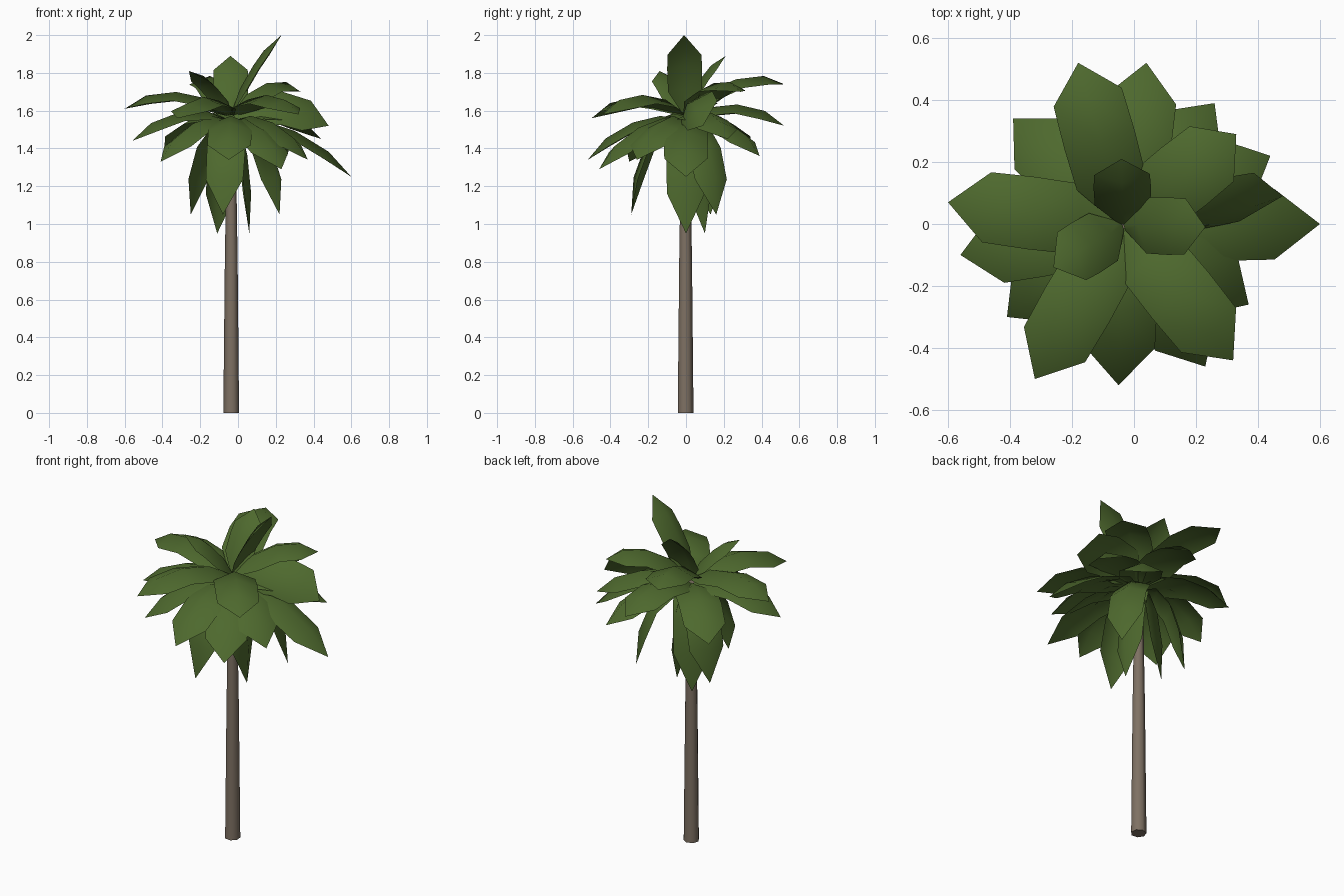
import bpy, bmesh, math
from mathutils import Vector

if "Cube" in bpy.data.objects:
    bpy.data.objects.remove(bpy.data.objects["Cube"])

CX, CY = -0.035, -0.003   # trunk axis


def material(name, rgb):
    m = bpy.data.materials.new(name)
    m.diffuse_color = (*rgb, 1)
    m.use_nodes = True
    m.node_tree.nodes["Principled BSDF"].inputs["Base Color"].default_value = m.diffuse_color
    return m


bark = material("bark brown", (0.21, 0.165, 0.125))
green = material("leaf green", (0.076, 0.141, 0.027))


def finish(bm, name, mat):
    me = bpy.data.meshes.new(name)
    bm.to_mesh(me)
    bm.free()
    me.materials.append(mat)
    for p in me.polygons:
        p.use_smooth = len(p.vertices) <= 4
    ob = bpy.data.objects.new(name, me)
    bpy.context.collection.objects.link(ob)
    return ob


# Trunk: tapering seven-sided column
N = 7
bm = bmesh.new()
rings = []
for z, r in ((0, 0.043), (0.8, 0.035), (1.3, 0.027), (1.55, 0.02)):
    rings.append([bm.verts.new((CX + r * math.cos(math.tau * (i / N + 0.375)),
                                CY + r * math.sin(math.tau * (i / N + 0.375)), z))
                  for i in range(N)])
for a, b in zip(rings, rings[1:]):
    for i in range(N):
        j = (i + 1) % N
        bm.faces.new((a[i], a[j], b[j], b[i]))
bm.faces.new(rings[0][::-1])
bm.faces.new(rings[-1])
finish(bm, "trunk", bark)


# Frond: broad arched strip with a pointed tip, gently folded along the midrib
def frond(name, tip, base_z, out, lift, half, shoulder, roll=0):
    tip = Vector(tip)
    base = Vector((CX, CY, base_z))
    flat = Vector((tip.x - CX, tip.y - CY, 0))
    ctrl = base + flat * out
    ctrl.z = (base.z + tip.z) / 2 + lift
    d = flat.normalized()
    side0 = Vector((-d.y, d.x, 0))
    a = math.radians(roll)
    bm = bmesh.new()
    prev = None
    for t, w in ((0.02, 0.2), (0.25, 1.0), (0.52, 1.03), (shoulder, 1.0)):
        p = base * (1 - t) ** 2 + ctrl * (2 * t * (1 - t)) + tip * t * t
        tan = ((ctrl - base) * (1 - t) + (tip - ctrl) * t).normalized()
        s = side0 * math.cos(a) + tan.cross(side0) * math.sin(a)
        up = tan.cross(s) * half * w * 0.2
        s = s * half * w
        cur = [bm.verts.new(v) for v in (p + s - up, p + up, p - s - up)]
        if prev:
            for k in (0, 1):
                bm.faces.new((prev[k + 1], cur[k + 1], cur[k], prev[k]))
        prev = cur
    end = bm.verts.new(tip)
    for k in (0, 1):
        bm.faces.new((prev[k + 1], end, prev[k]))
    finish(bm, name, green)


# Tiers: base height, outward control, arch lift, half width, shoulder position,
# then tips (plus optional roll)
tiers = {
    "young_frond": (1.58, 0.45, 0.06, 0.09, 0.72, [
        (0.23, -0.01, 2.0), (-0.04, 0.21, 1.89), (-0.26, -0.14, 1.81)]),
    "upper_frond": (1.57, 0.5, 0.17, 0.114, 0.79, [
        (0.33, 0.29, 1.70), (-0.18, 0.52, 1.74), (-0.6, 0.07, 1.61),
        (-0.32, -0.5, 1.56), (0.32, -0.44, 1.58), (0.48, 0.09, 1.52, 50)]),
    "middle_frond": (1.54, 0.5, 0.16, 0.114, 0.79, [
        (0.6, 0.0, 1.25), (0.44, 0.22, 1.45), (0.26, 0.39, 1.36),
        (0.04, 0.52, 1.52), (-0.39, 0.34, 1.40), (-0.56, -0.1, 1.44),
        (-0.41, -0.3, 1.33), (-0.05, -0.52, 1.34), (0.23, -0.46, 1.29),
        (0.37, -0.26, 1.34)]),
    "hanging_frond": (1.52, 0.8, 0.28, 0.1, 0.79, [
        (-0.08, -0.29, 1.05), (0.06, 0.0, 0.95), (-0.11, 0.1, 0.95),
        (0.22, 0.16, 1.05), (-0.25, 0.13, 1.05)]),
}
for name, (*shape, tips) in tiers.items():
    for i, t in enumerate(tips):
        frond(f"{name}_{i + 1}", t[:3], *shape, *t[3:])
